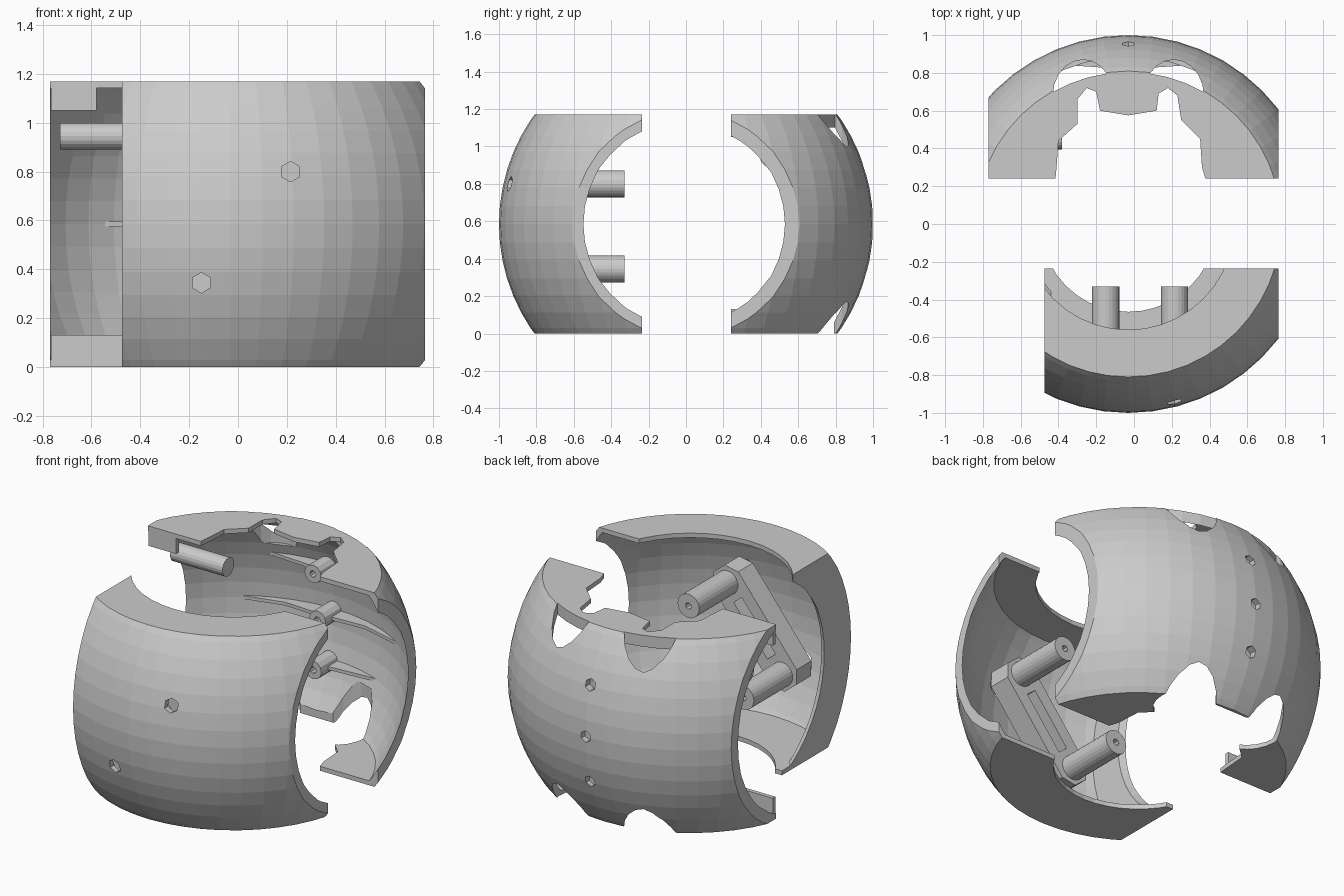
import bpy, bmesh, math
from mathutils import Matrix, Vector

if "Cube" in bpy.data.objects:
    bpy.data.objects.remove(bpy.data.objects["Cube"])

CX, CZ, TOP = -0.03, 0.585, 1.17      # sphere centre and flat top height


def make(name, bm):
    bmesh.ops.recalc_face_normals(bm, faces=bm.faces)
    me = bpy.data.meshes.new(name)
    bm.to_mesh(me)
    bm.free()
    ob = bpy.data.objects.new(name, me)
    bpy.context.collection.objects.link(ob)
    return ob


def ball(name, r):
    bm = bmesh.new()
    bmesh.ops.create_uvsphere(bm, u_segments=48, v_segments=32, radius=r)
    bmesh.ops.translate(bm, verts=bm.verts, vec=(CX, 0, CZ))
    return make(name, bm)


def box(name, x, y, z):
    bm = bmesh.new()
    bmesh.ops.create_cube(bm, size=1)
    for v in bm.verts:
        v.co = Vector([(a + b) / 2 + c * (b - a) for c, (a, b) in zip(v.co, (x, y, z))])
    return make(name, bm)


def rod(name, a, b, r, n=20):
    a, b = Vector(a), Vector(b)
    bm = bmesh.new()
    rot = (b - a).to_track_quat('Z', 'Y').to_matrix().to_4x4()
    bmesh.ops.create_cone(bm, cap_ends=True, segments=n, radius1=r, radius2=r,
                          depth=(b - a).length, matrix=Matrix.Translation((a + b) / 2) @ rot)
    return make(name, bm)


def prism(name, pts, lo, hi, upright=False):
    # outline in x,y extruded along z, or outline in x,z extruded along -y
    bm = bmesh.new()
    f = bm.faces.new([bm.verts.new((x, y, lo)) for x, y in pts])
    ext = bmesh.ops.extrude_face_region(bm, geom=[f])
    bmesh.ops.translate(bm, vec=(0, 0, hi - lo),
                        verts=[v for v in ext['geom'] if isinstance(v, bmesh.types.BMVert)])
    if upright:
        for v in bm.verts:
            v.co = (v.co.x, -v.co.z, v.co.y)
    return make(name, bm)


def boolean(ob, cutter, op='DIFFERENCE'):
    m = ob.modifiers.new(op, 'BOOLEAN')
    m.operation, m.object, m.solver = op, cutter, 'EXACT'
    bpy.context.view_layer.objects.active = ob
    bpy.ops.object.modifier_apply(modifier=m.name)
    bpy.data.objects.remove(cutter)


def clipped_ball(name, r, x, y, z):
    ob = ball(name, r)
    boolean(ob, box('clip', x, y, z), 'INTERSECT')
    return ob


def bite(x, lo, hi):
    pts = [(x + .16 * math.cos(t * math.tau / 20), .68 + .19 * math.sin(t * math.tau / 20))
           for t in range(20)]
    return prism('bite', pts, lo, hi)


slab = (.027, 1.143)

# front shell: thin wall, two flanges, thick left end
front = clipped_ball('front_shell', 1, (-.475, .765), (-2, -.235), (0, TOP))
boolean(front, clipped_ball('void', .968, (-.44, 2), (-2, 2), slab))
boolean(front, clipped_ball('void', .78, (-2, 2), (-2, 2), slab))
boolean(front, rod('opening', (CX, 0, .6), (CX, 0, 1.3), .56, 40))
boolean(front, rod('opening', (CX, 0, -.1), (CX, 0, .5), .465, 40))

# back shell: thin wall, flanges with a stepped inner outline
back = clipped_ball('back_shell', 1, (-.77, .765), (.24, 2), (0, TOP))
boolean(back, clipped_ball('void', .957, (-2, 2), (-2, 2), slab))
outline = [(-.43, .1), (-.41, .3), (-.4, .44), (-.3, .53), (-.3, .66), (-.25, .72), (-.2, .7),
           (-.18, .6), (-.03, .575), (.12, .6), (.13, .69), (.18, .72), (.23, .68), (.25, .55),
           (.35, .45), (.36, .3), (.42, .1)]
boolean(back, prism('opening', outline, -.1, 1.3))
for s in (-1, 1):
    x = CX + s * .24
    upper = bite(x, .95, 1.3)
    boolean(upper, rod('rim_keep', (CX, 0, .9), (CX, 0, 1.4), .805, 48))
    boolean(back, upper)
    boolean(back, bite(x, -.1, .25))
boolean(back, box('tongue_cut', (-.2, .14), (.5, .79), (-.1, .2)))

# hexagonal screw holes through the shells
pegs = [(.215, .80), (-.15, .345)]
boss_z = (.88, .585, .30)
for x, z in pegs:
    boolean(front, rod('hole', (x, -1.1, z), (x, -.88, z), .042, 6))
for z in boss_z:
    boolean(back, rod('hole', (CX, .9, z), (CX, 1.1, z), .035, 6))

# pegs on the front shell, each with a small hole in its tip
for x, z in pegs:
    peg = rod('front_peg', (x, -.88, z), (x, -.33, z), .072, 24)
    boolean(peg, rod('tip_hole', (x, -.42, z), (x, -.3, z), .02, 8))

# slanted slotted bracket joining the two pegs
top_peg, low_peg = Vector(pegs[0]), Vector(pegs[1])
d = (top_peg - low_peg).normalized()
n = Vector((-d.y, d.x))
mid = (top_peg + low_peg) / 2
cap = [p + s * (d * c + n * w) for p, s in ((top_peg, 1), (low_peg, -1))
       for c, w in ((.02, .11), (.09, .05), (.09, -.05), (.02, -.11))]
bracket = prism('peg_bracket', cap, .70, .84, upright=True)
slot = [mid + d * a + n * b for a, b in ((.18, .035), (.18, -.035), (-.18, -.035), (-.18, .035))]
boolean(bracket, prism('slot', slot, .6, .79, upright=True))

# screw bosses and thin curved ribs inside the back shell
for z, span in zip(boss_z, (.36, .53, .36)):
    k = math.sqrt(1 - (z - CZ) ** 2)
    boss = rod('back_boss', (CX, k - .2, z), (CX, k - .04, z), .055, 12)
    boolean(boss, rod('boss_hole', (CX, k - .3, z), (CX, k - .12, z), .02, 8))
    R = .96 * k
    outer = [(CX + span * t / 6, math.sqrt(R * R - (span * t / 6) ** 2)) for t in range(-6, 7)]
    inner = [(CX + span * t, y * k) for t, y in ((.5, .87), (.12, .86), (-.12, .86), (-.5, .87))]
    prism('back_rib', outer + inner, z - .01, z + .01)

# side pin and end tabs on the back shell
rod('side_pin', (-.73, .45, .945), (-.38, .45, .945), .055, 20)
box('upper_tab', (-.765, -.58), (.24, .265), (1.05, 1.16))
box('lower_tab', (-.765, -.45), (.24, .265), (.01, .13))
